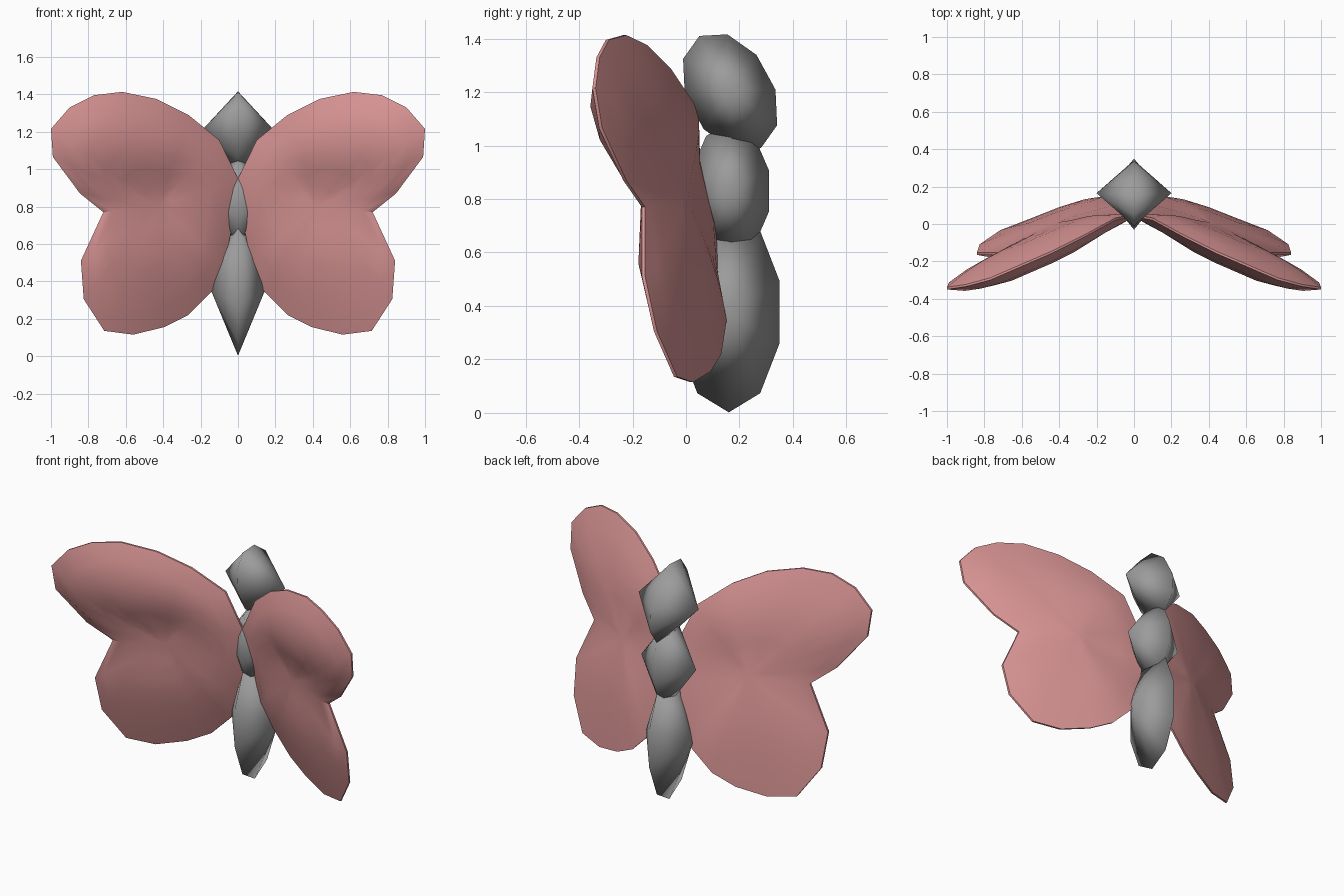
import bpy, bmesh, math

cube = bpy.data.objects.get("Cube")
if cube:
    bpy.data.objects.remove(cube, do_unlink=True)


def material(name, color):
    mat = bpy.data.materials.new(name)
    mat.use_nodes = True
    mat.diffuse_color = (*color, 1)
    mat.node_tree.nodes["Principled BSDF"].inputs["Base Color"].default_value = (*color, 1)
    return mat


PINK = material("wing pink", (0.70, 0.30, 0.30))
GREY = material("body grey", (0.33, 0.33, 0.33))


def finish(name, bm, mat, angle):
    bmesh.ops.recalc_face_normals(bm, faces=bm.faces)
    mesh = bpy.data.meshes.new(name)
    bm.to_mesh(mesh)
    bm.free()
    mesh.materials.append(mat)
    obj = bpy.data.objects.new(name, mesh)
    bpy.context.collection.objects.link(obj)
    bpy.ops.object.select_all(action="DESELECT")
    obj.select_set(True)
    bpy.context.view_layer.objects.active = obj
    bpy.ops.object.shade_smooth_by_angle(angle=math.radians(angle))


def body_part(name, y, z, up, back, half_width, sides=10):
    """Ten-sided ring in the YZ plane, drawn to a point on each side."""
    bm = bmesh.new()
    ring = []
    for i in range(sides):
        c, s = math.cos(math.tau * i / sides), math.sin(math.tau * i / sides)
        ring.append(bm.verts.new((0, y + up[0] * c + back[0] * s, z + up[1] * c + back[1] * s)))
    for side in (-1, 1):
        tip = bm.verts.new((side * half_width, y, z))
        for i in range(sides):
            bm.faces.new((ring[i - 1], ring[i], tip))
    finish(name, bm, GREY, 180)


# Body: head leans back, thorax and abdomen are upright
body_part("head", 0.165, 1.2, (-0.115, 0.21), (0.141, 0.078), 0.2)
body_part("thorax", 0.165, 0.83, (0, 0.255), (0.152, 0), 0.183)
body_part("abdomen", 0.16, 0.377, (0, 0.375), (0.2, 0), 0.155)

# Wing rim, clockwise from the root: x, y, z
RIM = [(0, 0.04, 0.95), (0.1, 0.02, 1.155), (0.265, -0.07, 1.29), (0.435, -0.155, 1.375),
       (0.62, -0.235, 1.413), (0.77, -0.3, 1.395), (0.9, -0.335, 1.33), (1, -0.35, 1.215),
       (0.99, -0.325, 1.065), (0.845, -0.235, 0.87), (0.72, -0.165, 0.77), (0.84, -0.165, 0.51),
       (0.825, -0.12, 0.305), (0.715, -0.045, 0.135), (0.56, 0.015, 0.115), (0.395, 0.08, 0.155),
       (0.265, 0.12, 0.22), (0.14, 0.14, 0.345), (0.07, 0.11, 0.5), (0.03, 0.1, 0.7)]
CENTRE = (0.42, -0.03, 0.8)
STEPS = 6


def swell(t, z):
    """Thickness of the wing: full in the upper lobe, with a valley below it."""
    k = min(max((z - 0.85) / 0.3, 0), 1)
    lobe = 0.4 + 0.6 * k * k * (3 - 2 * k) + 0.2 * math.exp(-((z - 0.5) / 0.2) ** 2)
    return lobe * (1 - t * t) ** 0.7


def wing(name, side):
    bm = bmesh.new()
    rims = []
    for depth, offset in ((-0.14, 0), (0.06, 0.012)):  # front skin, back skin
        loops = []
        for step in range(STEPS, 0, -1):
            t = step / STEPS
            loop = []
            for p in RIM:
                x, y, z = (c + (q - c) * t for c, q in zip(CENTRE, p))
                loop.append(bm.verts.new((side * x, y + offset + depth * swell(t, z), z)))
            loops.append(loop)
        x, y, z = CENTRE
        middle = bm.verts.new((side * x, y + offset + depth * swell(0, z), z))
        n = len(RIM)
        for a, b in zip(loops, loops[1:]):
            for i in range(n):
                bm.faces.new((a[i - 1], a[i], b[i], b[i - 1]))
        for i in range(n):
            bm.faces.new((loops[-1][i - 1], loops[-1][i], middle))
        rims.append(loops[0])
    front, back = rims
    for i in range(len(RIM)):
        bm.faces.new((front[i - 1], front[i], back[i], back[i - 1]))
    finish(name, bm, PINK, 40)


wing("left_wing", 1)
wing("right_wing", -1)
